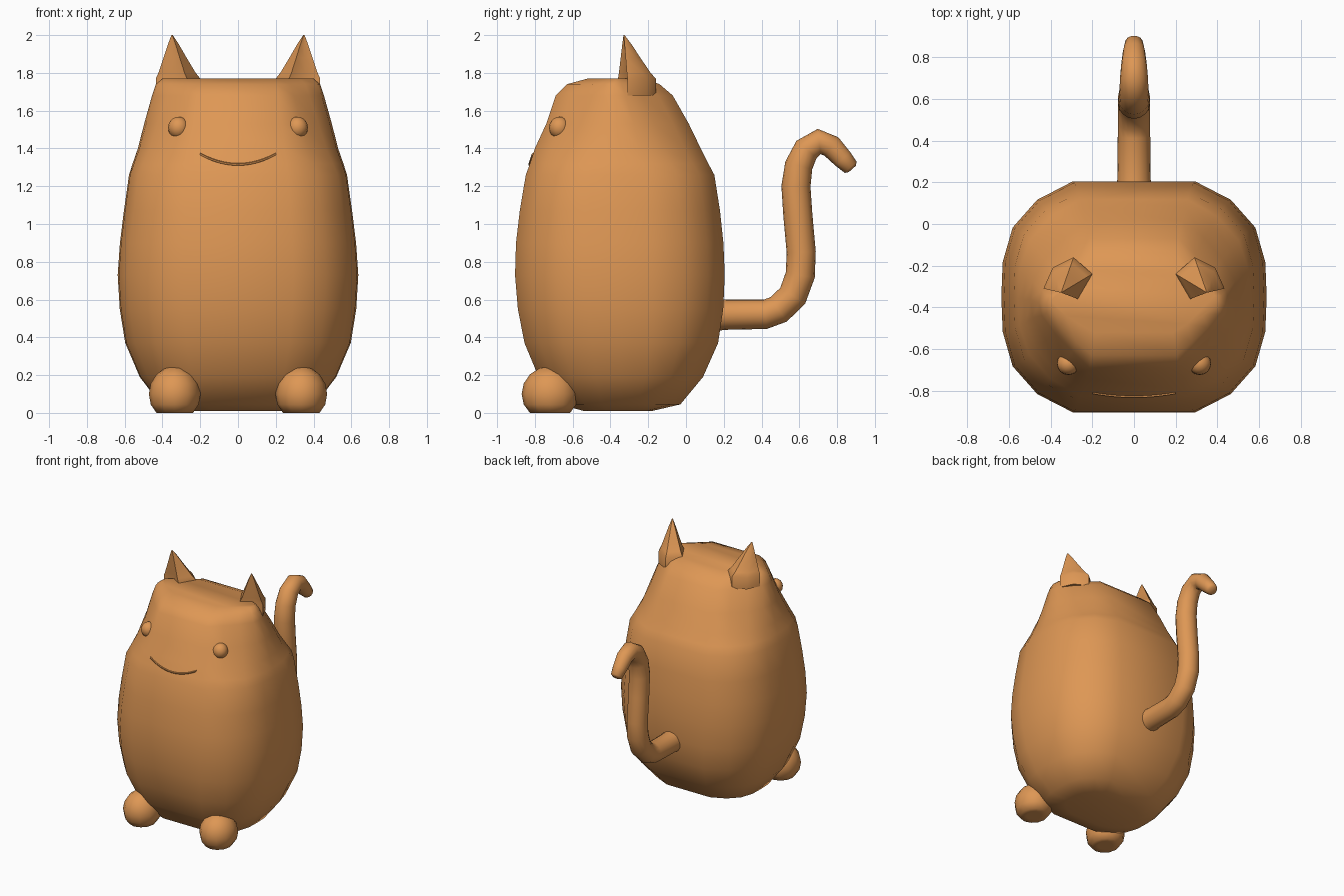
import bpy, bmesh, math
from mathutils import Vector

if "Cube" in bpy.data.objects:
    bpy.data.objects.remove(bpy.data.objects["Cube"])

fur = bpy.data.materials.new("orange_fur")
fur.diffuse_color = (0.73, 0.31, 0.09, 1)
fur.use_nodes = True
fur.node_tree.nodes["Principled BSDF"].inputs["Base Color"].default_value = fur.diffuse_color


def finish(obj, angle=60):
    obj.data.materials.append(fur)
    bpy.ops.object.select_all(action='DESELECT')
    obj.select_set(True)
    bpy.context.view_layer.objects.active = obj
    bpy.ops.object.shade_smooth_by_angle(angle=math.radians(angle))
    return obj


def loft(name, rings, angle=60):
    """Skin a list of equally long closed rings and cap both ends."""
    bm = bmesh.new()
    vs = [[bm.verts.new(p) for p in r] for r in rings]
    n = len(vs[0])
    for a, b in zip(vs, vs[1:]):
        for i in range(n):
            j = (i + 1) % n
            bm.faces.new((a[i], a[j], b[j], b[i]))
    bm.faces.new(vs[0])
    bm.faces.new(vs[-1])
    bmesh.ops.recalc_face_normals(bm, faces=bm.faces)
    me = bpy.data.meshes.new(name)
    bm.to_mesh(me)
    bm.free()
    obj = bpy.data.objects.new(name, me)
    bpy.context.collection.objects.link(obj)
    return finish(obj, angle)


# Body and head: boxy rounded section below, hexagonal section at the crown
ROUND = [(0.46, 1), (0.73, 0.84), (0.915, 0.6), (0.99, 0.3)]
HEX = [(0.47, 1), (0.64, 0.74), (0.82, 0.46), (0.97, 0.18)]


def body_ring(z, w, front, back, t):
    yc, hd = (front + back) / 2, (back - front) / 2
    q = [((a[0] * (1 - t) + b[0] * t) * w, (a[1] * (1 - t) + b[1] * t) * hd)
         for a, b in zip(ROUND, HEX)]
    right = q + [(w, 0)] + [(x, -y) for x, y in reversed(q)]
    return [(x, yc + y, z) for x, y in right] + \
           [(-x, yc + y, z) for x, y in reversed(right)]


# z, half width, front y, back y, crown blend
body = [(0.01, 0.28, -0.54, -0.18, 0), (0.045, 0.41, -0.67, -0.03, 0),
        (0.19, 0.52, -0.78, 0.09, 0), (0.37, 0.597, -0.855, 0.17, 0),
        (0.55, 0.626, -0.89, 0.197, 0), (0.73, 0.637, -0.905, 0.205, 0),
        (0.90, 0.625, -0.9, 0.198, 0), (1.07, 0.604, -0.88, 0.18, 0),
        (1.26, 0.577, -0.848, 0.15, 0), (1.32, 0.558, -0.826, 0.118, 0.15),
        (1.40, 0.53, -0.8, 0.078, 0.35), (1.53, 0.497, -0.74, 0.015, 0.6),
        (1.68, 0.455, -0.69, -0.07, 0.9), (1.74, 0.435, -0.63, -0.14, 1),
        (1.77, 0.4, -0.52, -0.22, 1)]
loft("body", [body_ring(*r) for r in body], 80)

# Ears: pointed, hollowed on the front
ear = [(0.435, -0.31), (0.355, -0.305), (0.27, -0.36), (0.2, -0.24),
       (0.29, -0.16), (0.39, -0.21)]
tip = (0.35, -0.33)
for side, s in (("right", 1), ("left", -1)):
    loft(side + "_ear", [[(s * (tip[0] + (x - tip[0]) * k),
                           tip[1] + (y - tip[1]) * k, z) for x, y in ear]
                         for z, k in ((1.68, 1), (1.77, 1), (1.8, 0.84),
                                      (1.88, 0.52), (1.95, 0.25), (2.0, 0.03))], 50)


def ball(name, loc, size, seg, rings):
    bpy.ops.mesh.primitive_uv_sphere_add(segments=seg, ring_count=rings, radius=1, location=loc)
    obj = bpy.context.object
    obj.name = name
    for v in obj.data.vertices:
        v.co *= Vector(size)
    return finish(obj)


# Feet with flattened soles, and eye bumps
for side, s in (("right", 1), ("left", -1)):
    foot = ball(side + "_foot", (s * 0.335, -0.72, 0.1), (0.137, 0.15, 0.147), 12, 8)
    for v in foot.data.vertices:
        v.co.z = max(v.co.z, -0.1)
    ball(side + "_eye", (s * 0.315, -0.67, 1.51), (0.055, 0.055, 0.058), 16, 10)

# Tail: tapered tube swept along an S path, (y, z, radius)
path = [(0.12, 0.52, 0.09), (0.215, 0.52, 0.08), (0.42, 0.522, 0.078), (0.49, 0.548, 0.078),
        (0.565, 0.62, 0.078), (0.605, 0.73, 0.078), (0.61, 0.85, 0.077),
        (0.592, 1.05, 0.077), (0.582, 1.2, 0.077), (0.597, 1.31, 0.074),
        (0.638, 1.395, 0.07), (0.705, 1.437, 0.067), (0.77, 1.41, 0.061),
        (0.83, 1.345, 0.053), (0.872, 1.3, 0.043), (0.88, 1.291, 0.025)]
rings = []
for i, (y, z, r) in enumerate(path):
    a, b = path[max(i - 1, 0)], path[min(i + 1, len(path) - 1)]
    d = Vector((0, b[0] - a[0], b[1] - a[1])).normalized()
    n = Vector((0, -d.z, d.y))
    rings.append([Vector((0, y, z)) + n * (r * math.sin(k * math.tau / 16))
                  + Vector((r * math.cos(k * math.tau / 16), 0, 0)) for k in range(16)])
loft("tail", rings)

# Mouth: faint smile line on the face
smile = []
for i in range(13):
    x = -0.2 + i * 0.4 / 12
    z = 1.315 + 0.055 * (x / 0.2) ** 2
    y = -0.826 + (z - 1.32) * 0.33
    smile.append([(x, y + 0.007 * math.sin(k * math.tau / 6),
                   z + 0.007 * math.cos(k * math.tau / 6)) for k in range(6)])
loft("mouth", smile)
